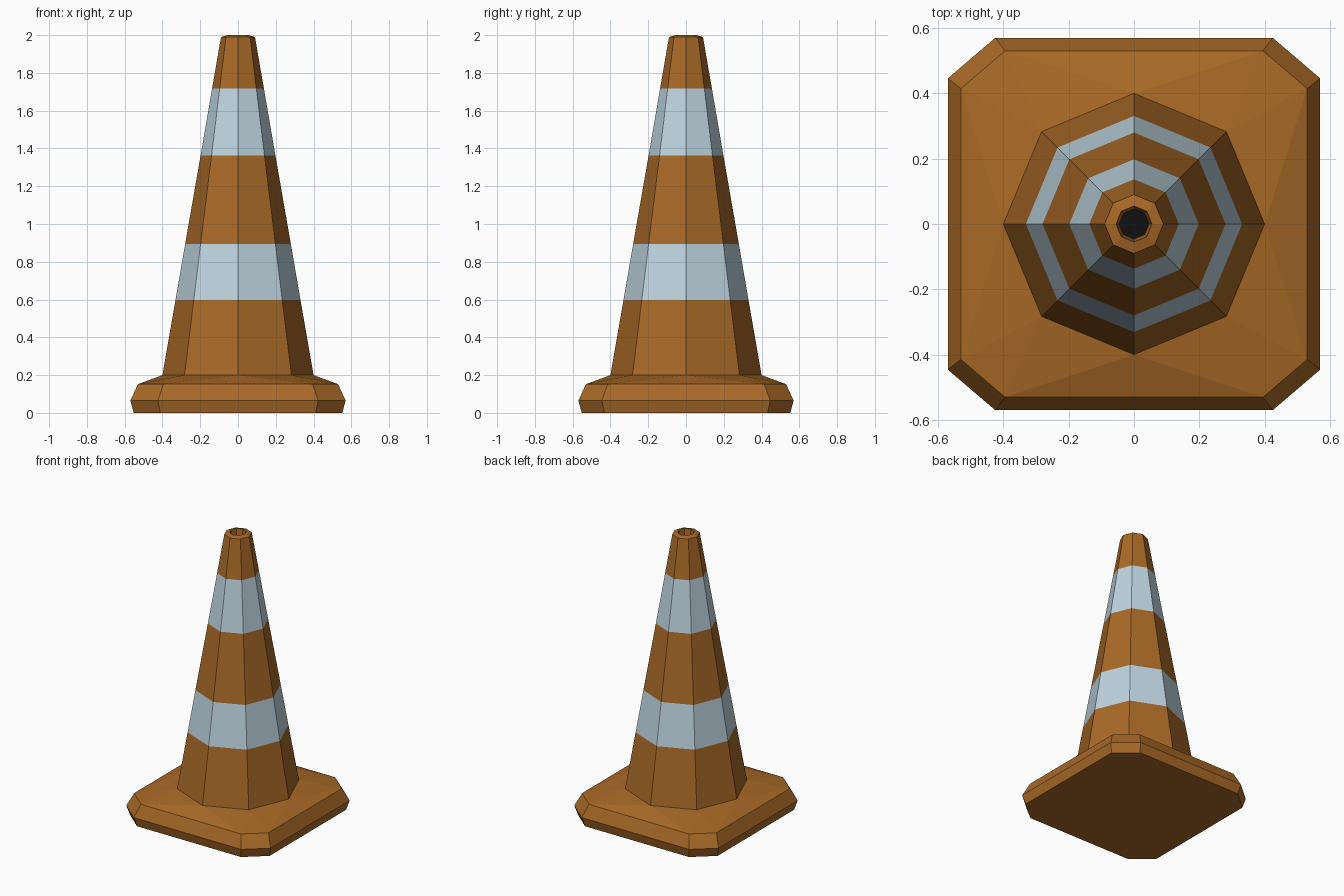
import bpy
import bmesh
from math import cos, sin, pi

if "Cube" in bpy.data.objects:
    bpy.data.objects.remove(bpy.data.objects["Cube"], do_unlink=True)


def material(name, rgb):
    m = bpy.data.materials.new(name)
    m.use_nodes = True
    m.diffuse_color = (*rgb, 1)
    bsdf = m.node_tree.nodes["Principled BSDF"]
    bsdf.inputs["Base Color"].default_value = (*rgb, 1)
    bsdf.inputs["Roughness"].default_value = 0.8
    return m


ORANGE = material("dull orange", (0.39, 0.141, 0.02))
PALE = material("pale blue grey", (0.515, 0.658, 0.737))
BLACK = material("hole black", (0.005, 0.005, 0.005))
SIDES = 8


def octagon(bm, r, z):
    """Ring with corners on the axes."""
    return [bm.verts.new((r * cos(2 * pi * i / SIDES), r * sin(2 * pi * i / SIDES), z))
            for i in range(SIDES)]


def cut_square(bm, h, z):
    """Square ring of half width h with its corners cut off."""
    u, v = 0.745 * h, 0.782 * h
    pts = [(h, -v), (h, v), (u, h), (-u, h), (-h, v), (-h, -v), (-u, -h), (u, -h)]
    return [bm.verts.new((x, y, z)) for x, y in pts]


def bridge(bm, low, high, mat=0):
    for i in range(SIDES):
        j = (i + 1) % SIDES
        bm.faces.new((low[i], low[j], high[j], high[i])).material_index = mat


def finish(bm, name, mats):
    mesh = bpy.data.meshes.new(name)
    bm.to_mesh(mesh)
    bm.free()
    for m in mats:
        mesh.materials.append(m)
    obj = bpy.data.objects.new(name, mesh)
    bpy.context.collection.objects.link(obj)


# Base slab with a bevelled edge, rising to the foot of the cone
bm = bmesh.new()
rings = [cut_square(bm, h, z) for h, z in ((0.552, 0), (0.57, 0.065), (0.53, 0.152))]
bm.faces.new(rings[0][::-1])
for low, high in zip(rings, rings[1:]):
    bridge(bm, low, high)
edge, foot = rings[-1], octagon(bm, 0.4, 0.2)
for s in range(0, SIDES, 2):
    a, b, c = edge[s], edge[s + 1], edge[(s + 2) % SIDES]
    before, mid, after = foot[s - 1], foot[s], foot[s + 1]
    for tri in ((a, b, mid), (a, mid, before), (b, after, mid), (b, c, after)):
        bm.faces.new(tri)
finish(bm, "base", [ORANGE])

# Cone body with pale bands, rim and hollow top: (radius, height, colour above)
bm = bmesh.new()
profile = [(0.4, 0.2, 0), (0.331, 0.597, 1), (0.28, 0.893, 0), (0.198, 1.363, 1),
           (0.137, 1.718, 0), (0.09, 1.99, 0), (0.055, 2.0, 0), (0.046, 1.88, 0)]
rings = [octagon(bm, r, z) for r, z, _ in profile]
for (_, _, mat), low, high in zip(profile, rings, rings[1:]):
    bridge(bm, low, high, mat)
bm.faces.new(rings[-1]).material_index = 2
finish(bm, "cone", [ORANGE, PALE, BLACK])
